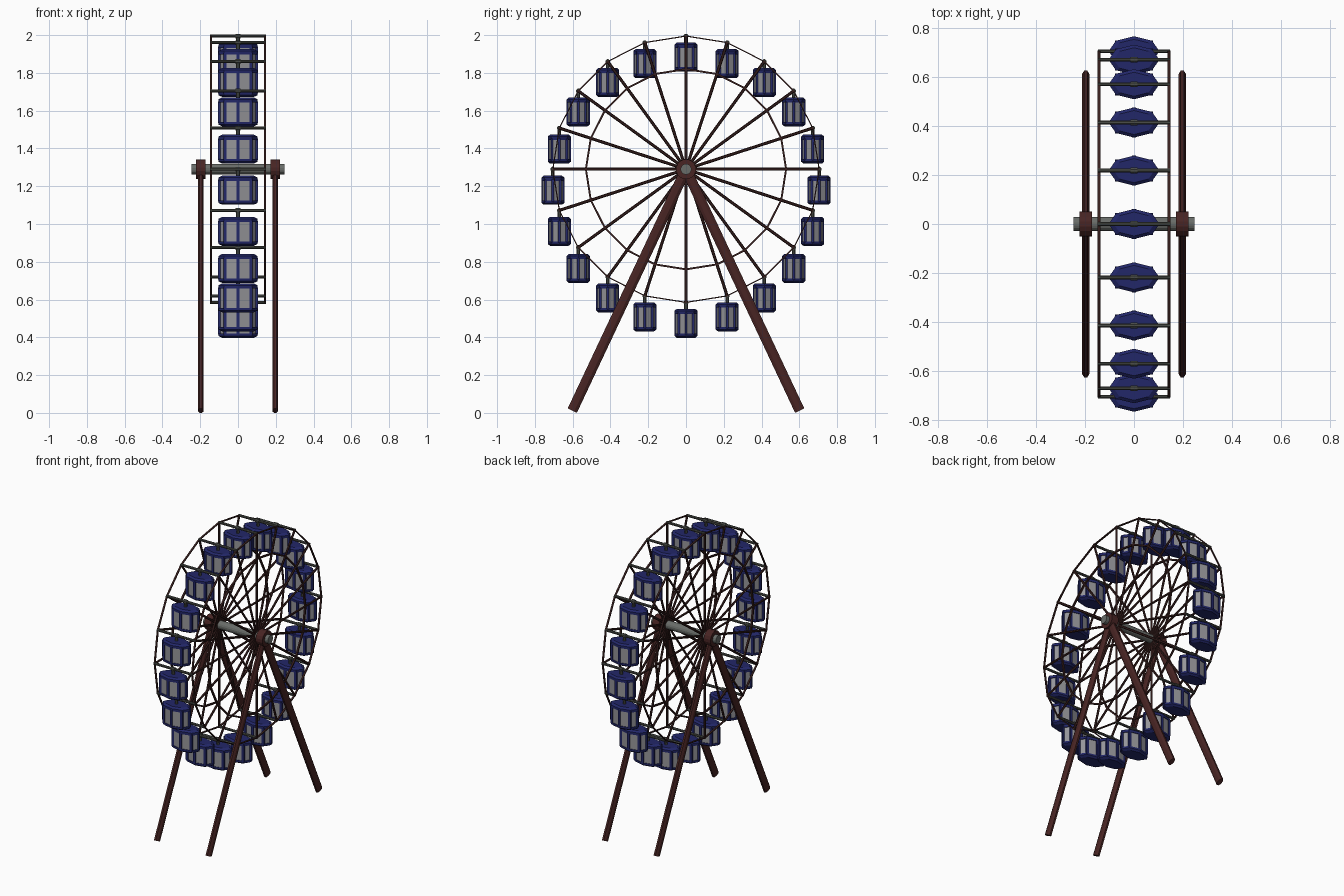
import bpy, bmesh
from math import sin, cos, pi, tau
from mathutils import Vector, Matrix

if "Cube" in bpy.data.objects:
    bpy.data.objects.remove(bpy.data.objects["Cube"])

HUB = Vector((0, 0, 1.29))
N, R_OUT, R_IN, RIM_X = 20, 0.705, 0.53, 0.143


def material(name, rgb):
    m = bpy.data.materials.new(name)
    m.diffuse_color = (*rgb, 1)
    m.use_nodes = True
    m.node_tree.nodes["Principled BSDF"].inputs["Base Color"].default_value = m.diffuse_color
    return m


BROWN = material("brown_paint", (0.065, 0.018, 0.017))
DARK = material("dark_brown", (0.04, 0.014, 0.013))
STEEL = material("steel", (0.14, 0.15, 0.14))
BAR = material("dark_steel", (0.07, 0.075, 0.065))
BLUE = material("blue_paint", (0.016, 0.02, 0.14))
GLASS = material("pane_grey", (0.3, 0.3, 0.32))


def finish(name, bm, mat):
    bmesh.ops.recalc_face_normals(bm, faces=bm.faces)
    me = bpy.data.meshes.new(name)
    bm.to_mesh(me)
    bm.free()
    me.materials.append(mat)
    ob = bpy.data.objects.new(name, me)
    bpy.context.collection.objects.link(ob)
    return ob


def bar(bm, a, b, wx, wt, sides=4):
    """Straight bar from a to b: half-width wx along x, wt across it."""
    a, b = Vector(a), Vector(b)
    d = (b - a).normalized()
    u = Vector((1, 0, 0)) if abs(d.x) < 0.9 else Vector((0, 1, 0))
    v = d.cross(u).normalized()
    k = 1 / cos(pi / sides)
    rings = []
    for p in (a, b):
        rings.append([bm.verts.new(p + u * wx * k * cos(t) + v * wt * k * sin(t))
                      for t in [(i + 0.5) * tau / sides for i in range(sides)]])
    for i in range(sides):
        j = (i + 1) % sides
        bm.faces.new((rings[0][i], rings[0][j], rings[1][j], rings[1][i]))
    bm.faces.new(rings[0])
    bm.faces.new(rings[1])


def rim_point(x, r, i):
    t = i * tau / N
    return HUB + Vector((x, r * sin(t), r * cos(t)))


# Wheel: spokes and both rings on each side
for side, x in (("left", -RIM_X), ("right", RIM_X)):
    for name, r, wx, wt in (("outer_rim", R_OUT, 0.006, 0.003), ("inner_rim", R_IN, 0.006, 0.005)):
        bm = bmesh.new()
        for i in range(N):
            bar(bm, rim_point(x, r, i), rim_point(x, r, i + 1), wx, wt)
        finish(f"{side}_{name}", bm, DARK)
    bm = bmesh.new()
    for i in range(N):
        bar(bm, rim_point(x, 0.02, i), rim_point(x, R_OUT, i), 0.006, 0.007, 6)
    finish(f"{side}_spokes", bm, DARK)

# Axle and crossbars
bm = bmesh.new()
bar(bm, HUB - Vector((0.247, 0, 0)), HUB + Vector((0.247, 0, 0)), 0.028, 0.028, 16)
finish("axle", bm, STEEL)
bm = bmesh.new()
for i in range(N):
    bar(bm, rim_point(-RIM_X - 0.004, R_OUT, i), rim_point(RIM_X + 0.004, R_OUT, i), 0.008, 0.008, 8)
finish("crossbars", bm, BAR)

# Supports: bearing collar and two splayed legs per side
for side, x in (("left", -0.197), ("right", 0.197)):
    bm = bmesh.new()
    bar(bm, HUB + Vector((x - 0.026, 0, 0)), HUB + Vector((x + 0.026, 0, 0)), 0.052, 0.052, 16)
    finish(f"{side}_bearing", bm, BROWN)
    for end, s in (("front", -1), ("back", 1)):
        bm = bmesh.new()
        bar(bm, (x, 0, HUB.z), (x, s * 0.602, 0.012), 0.015, 0.027, 8)
        finish(f"{side}_{end}_leg", bm, BROWN)


def octagon_stack(bm, profile):
    """Stretched octagonal solid from (z, scale) levels."""
    rings = [[bm.verts.new((0.104 * k * cos(i * tau / 8), 0.061 * k * sin(i * tau / 8), z))
              for i in range(8)] for z, k in profile]
    for a, b in zip(rings, rings[1:]):
        for i in range(8):
            j = (i + 1) % 8
            bm.faces.new((a[i], a[j], b[j], b[i]))
    bm.faces.new(rings[0])
    bm.faces.new(rings[-1])


# Cabin parts, built once around the pivot
bm = bmesh.new()
octagon_stack(bm, [(-0.062, 1), (-0.045, 1), (-0.034, 0.8)])
octagon_stack(bm, [(-0.188, 0.8), (-0.178, 1), (-0.165, 1)])
for i in range(8):
    t = i * tau / 8
    p = Vector((0.097 * cos(t), 0.055 * sin(t), 0))
    bar(bm, p + Vector((0, 0, -0.17)), p + Vector((0, 0, -0.055)), 0.009, 0.006)
frame = finish("cabin_frame_0", bm, BLUE)

bm = bmesh.new()
octagon_stack(bm, [(-0.17, 0.93), (-0.055, 0.93)])
panes = finish("cabin_panes_0", bm, GLASS)

bm = bmesh.new()
bar(bm, (0, 0, -0.04), (0, 0, 0.006), 0.010, 0.010, 8)
bar(bm, (-0.014, 0, 0), (0.014, 0, 0), 0.012, 0.012, 8)
hanger = finish("cabin_hanger_0", bm, BAR)

# Hang an upright cabin from every crossbar
for part in (frame, panes, hanger):
    for i in range(N):
        ob = part if i == 0 else part.copy()
        if i:
            ob.name = part.name[:-1] + str(i)
            bpy.context.collection.objects.link(ob)
        ob.location = rim_point(0, R_OUT, i)
